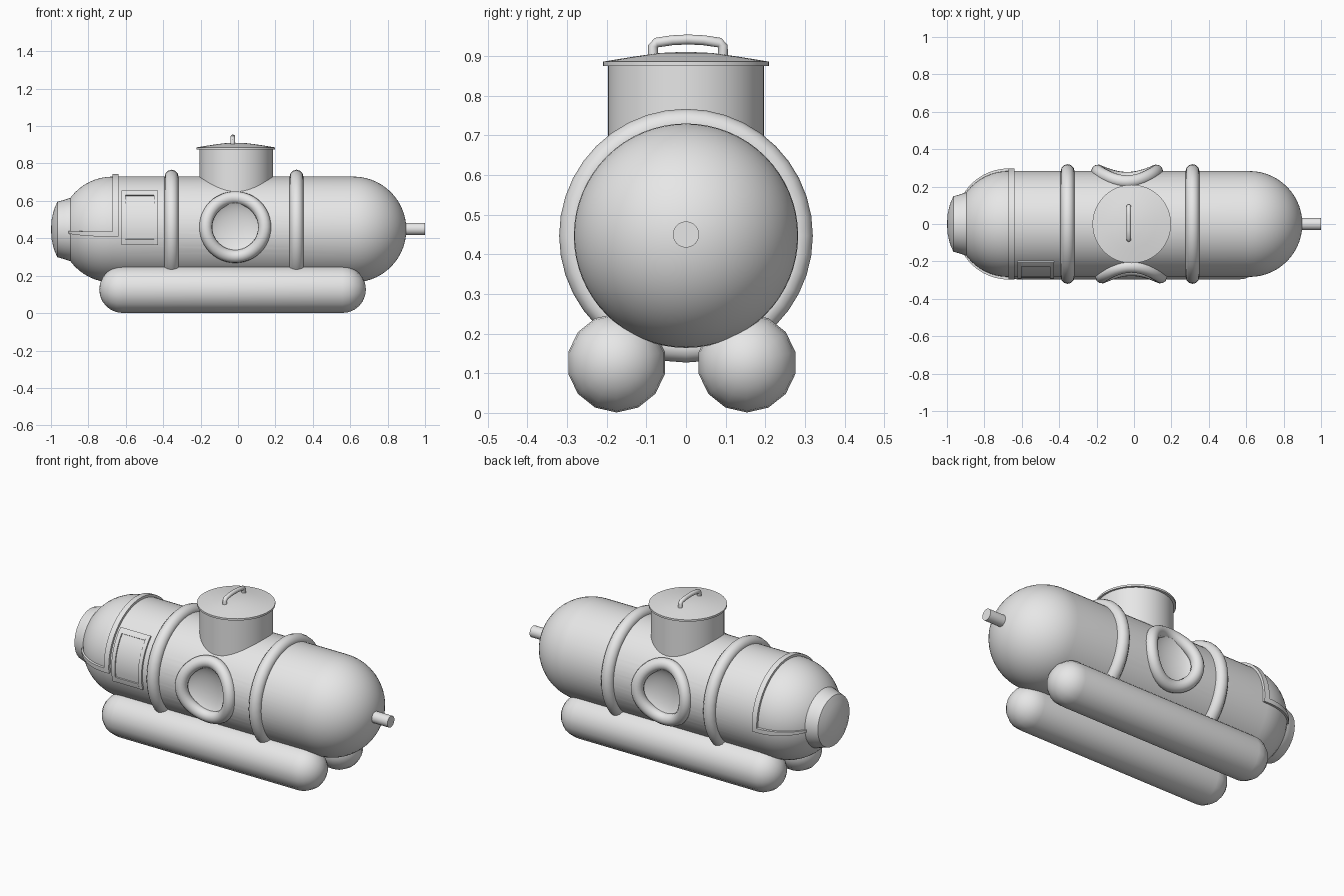
import bpy, bmesh, math
from mathutils import Vector, Matrix

if "Cube" in bpy.data.objects:
    bpy.data.objects.remove(bpy.data.objects["Cube"])

GREY = bpy.data.materials.new("plain grey")
GREY.use_nodes = True
GREY.diffuse_color = (0.8, 0.8, 0.8, 1)
GREY.node_tree.nodes["Principled BSDF"].inputs["Base Color"].default_value = (0.8, 0.8, 0.8, 1)

R, AXIS_Z = 0.283, 0.447          # hull radius and axis height
BOW, STERN = -0.67, 0.617         # centres of the two hull domes


def finish(name, bm, angle=40):
    bmesh.ops.remove_doubles(bm, verts=bm.verts, dist=1e-5)
    bmesh.ops.recalc_face_normals(bm, faces=bm.faces)
    mesh = bpy.data.meshes.new(name)
    bm.to_mesh(mesh)
    bm.free()
    mesh.materials.append(GREY)
    obj = bpy.data.objects.new(name, mesh)
    bpy.context.collection.objects.link(obj)
    smooth(obj, angle)
    return obj


def smooth(obj, angle=40):
    bpy.ops.object.select_all(action='DESELECT')
    obj.select_set(True)
    bpy.context.view_layer.objects.active = obj
    bpy.ops.object.shade_smooth_by_angle(angle=math.radians(angle))


def lathe(name, profile, origin, segs=48, upright=False, angle=40):
    """Spin (distance along axis, radius) points about x, or about z if upright."""
    bm = bmesh.new()
    verts = [bm.verts.new((t, 0, r)) for t, r in profile]
    edges = [bm.edges.new(pair) for pair in zip(verts, verts[1:])]
    bmesh.ops.spin(bm, geom=verts + edges, cent=(0, 0, 0), axis=(1, 0, 0),
                   angle=math.tau, steps=segs, use_duplicate=False)
    if upright:
        bm.transform(Matrix.Rotation(-math.pi / 2, 4, 'Y'))
    bm.transform(Matrix.Translation(origin))
    return finish(name, bm, angle)


def arc(cx, r, a0, a1, n):
    angles = [a0 + (a1 - a0) * i / n for i in range(n + 1)]
    return [(cx + r * math.cos(a), max(0, r * math.sin(a))) for a in angles]


def tube(name, points, radius, closed=True, sides=12):
    """Sweep a round section along a path."""
    bm = bmesh.new()
    pts, n = [Vector(p) for p in points], len(points)
    centre = sum(pts, Vector()) / n
    loops = []
    for i, p in enumerate(pts):
        ahead = pts[(i + 1) % n] if closed else pts[min(i + 1, n - 1)]
        behind = pts[i - 1] if closed else pts[max(i - 1, 0)]
        tangent = (ahead - behind).normalized()
        side = tangent.cross(p - centre).normalized()
        out = side.cross(tangent)
        loops.append([bm.verts.new(p + radius * (side * math.cos(a) + out * math.sin(a)))
                      for a in (math.tau * k / sides for k in range(sides))])
    for i in range(n if closed else n - 1):
        a, b = loops[i], loops[(i + 1) % n]
        for k in range(sides):
            bm.faces.new((a[k], a[(k + 1) % sides], b[(k + 1) % sides], b[k]))
    if not closed:
        bm.faces.new(loops[0])
        bm.faces.new(loops[-1])
    return finish(name, bm)


def hull_radius(x):
    d = max(BOW - x, x - STERN, 0)
    return math.sqrt(max(R * R - d * d, 0))


def hull_patch(name, x0, x1, a0, a1, height, nx=1, na=8):
    """Plate hugging the hull; angles run from the front side (0) over the top."""
    bm = bmesh.new()

    def vert(i, j, h):
        x, a = x0 + (x1 - x0) * i / nx, a0 + (a1 - a0) * j / na
        r = hull_radius(x) + h
        return bm.verts.new((x, -r * math.cos(a), AXIS_Z + r * math.sin(a)))

    top, low = ([[vert(i, j, h) for j in range(na + 1)] for i in range(nx + 1)]
                for h in (height, -0.02))
    for i in range(nx):
        for j in range(na):
            for g in (top, low):
                bm.faces.new((g[i][j], g[i + 1][j], g[i + 1][j + 1], g[i][j + 1]))
    rim = ([(i, 0) for i in range(nx)] + [(nx, j) for j in range(na)]
           + [(i, na) for i in range(nx, 0, -1)] + [(0, j) for j in range(na, 0, -1)])
    for (i, j), (k, m) in zip(rim, rim[1:] + rim[:1]):
        bm.faces.new((top[i][j], top[k][m], low[k][m], low[i][j]))
    return finish(name, bm)


# Hull: two domes joined by a cylinder
hull = lathe("hull", arc(STERN, R, 0, math.pi / 2, 14) + arc(BOW, R, math.pi / 2, math.pi, 14),
             (0, 0, AXIS_Z), 64)

# Portholes: concave windows cut in the hull with rings bent to its surface
PORT_R, PORT_Z = 0.157, 0.46
for name, side, px in (("front", -1, -0.015), ("back", 1, -0.037)):
    bm = bmesh.new()
    bmesh.ops.create_uvsphere(bm, u_segments=40, v_segments=24, radius=1)
    bm.transform(Matrix.Translation((px, side * R, PORT_Z))
                 @ Matrix.Diagonal((PORT_R, 0.065, PORT_R, 1)))
    cutter = finish("porthole_cutter", bm)
    cutter.hide_render = True
    cut = hull.modifiers.new("porthole", 'BOOLEAN')
    cut.operation, cut.solver, cut.object = 'DIFFERENCE', 'EXACT', cutter
    bpy.context.view_layer.objects.active = hull
    bpy.ops.object.modifier_apply(modifier=cut.name)
    bpy.data.objects.remove(cutter)
    path = []
    for i in range(48):
        a = math.tau * i / 48
        z = PORT_Z + PORT_R * math.sin(a)
        path.append((px + PORT_R * math.cos(a), side * math.sqrt(R * R - (z - AXIS_Z) ** 2), z))
    tube(name + "_porthole_ring", path, 0.035)
smooth(hull)

# Reinforcing hoops round the hull
for name, x in (("bow_hoop", -0.355), ("stern_hoop", 0.313)):
    tube(name, [(x, R * math.cos(a), AXIS_Z + R * math.sin(a))
                for a in (math.tau * i / 40 for i in range(40))], 0.037)

# Nose cap with a shallow domed face, and tail shaft
lathe("nose_cap", [(-0.85, 0), (-0.85, 0.16), (-0.895, 0.17), (-0.93, 0.158), (-0.966, 0.148),
                   (-0.984, 0.107), (-0.996, 0.055), (-1, 0)], (0, 0, AXIS_Z))
lathe("tail_shaft", [(0.86, 0), (0.86, 0.033), (1, 0.033), (1, 0)], (0, 0, AXIS_Z + 0.003), 24)

# Pontoons
for name, y in (("front_pontoon", -0.175), ("back_pontoon", 0.154)):
    lathe(name, arc(0.559, 0.125, 0, math.pi / 2, 6) + arc(-0.617, 0.125, math.pi / 2, math.pi, 6),
          (0, y, 0.126), 14)

# Hatch tower, lid and handle
lathe("hatch_tower", [(0.5, 0), (0.5, 0.197), (0.88, 0.197), (0.88, 0)], (-0.01, 0, 0), 48, True)
lathe("hatch_lid", [(0.875, 0), (0.875, 0.21), (0.886, 0.21), (0.899, 0.13), (0.908, 0.065),
                    (0.911, 0)], (-0.012, 0, 0), 48, True, 25)
tube("hatch_handle", [(-0.028, 0.005 + y, z) for y, z in
                      ((-0.088, 0.895), (-0.088, 0.925), (-0.08, 0.934), (-0.04, 0.94), (0, 0.942),
                       (0.04, 0.94), (0.08, 0.934), (0.088, 0.925), (0.088, 0.895))],
     0.0125, closed=False)

# Canopy trim: a band over the hull and a forward strip on each side
LOW, HIGH = -0.13, -0.04
hull_patch("canopy_band", -0.67, -0.638, LOW, math.pi - LOW, 0.014, 1, 40)
hull_patch("front_canopy_strip", -0.905, -0.66, LOW, HIGH, 0.014, 12, 2)
hull_patch("back_canopy_strip", -0.905, -0.66, math.pi - HIGH, math.pi - LOW, 0.014, 12, 2)

# Framed service panel on the front side
A0, A1, T = -0.29, 0.79, 0.11
for name, x0, x1, a0, a1, h in (
        ("panel_left_frame", -0.45, -0.427, A0, A1, 0.01),
        ("panel_right_frame", -0.624, -0.601, A0, A1, 0.01),
        ("panel_lower_frame", -0.601, -0.45, A0, A0 + T, 0.01),
        ("panel_upper_frame", -0.601, -0.45, A1 - T, A1, 0.01),
        ("panel_plate", -0.601, -0.45, A0 + T, A1 - T, 0.003)):
    hull_patch(name, x0, x1, a0, a1, h)
